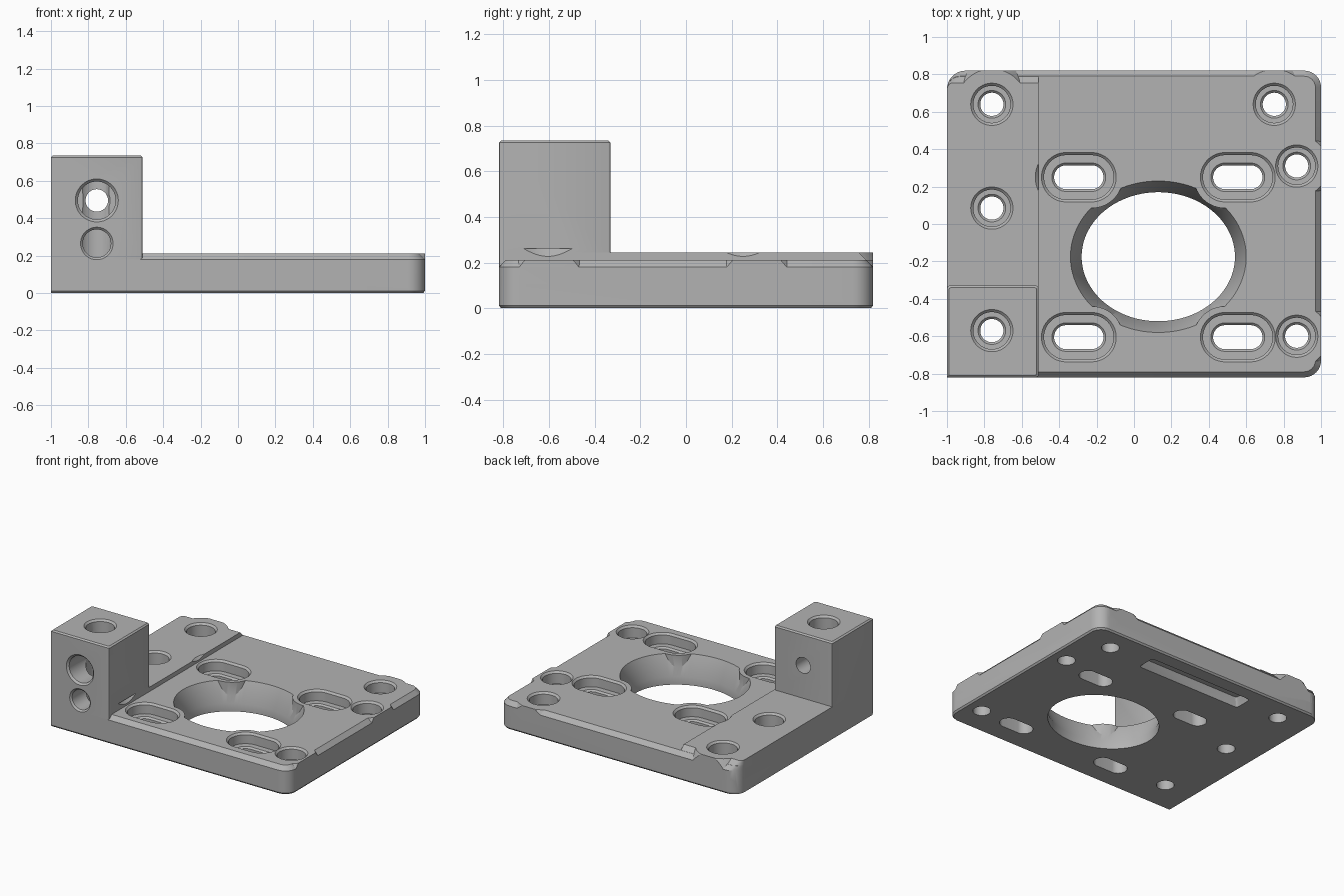
import bpy, bmesh, math
from mathutils import Matrix, Vector

if "Cube" in bpy.data.objects:
    bpy.data.objects.remove(bpy.data.objects["Cube"], do_unlink=True)

grey = bpy.data.materials.new("machined grey")
grey.use_nodes = True
grey.diffuse_color = (0.45, 0.45, 0.45, 1)
grey.node_tree.nodes["Principled BSDF"].inputs["Base Color"].default_value = grey.diffuse_color


def rounded(x0, x1, y0, y1, radii, steps=8):
    """Rectangle outline; radii run front left, front right, back right, back left."""
    pts = []
    corners = ((x0, y0, 1, 1), (x1, y0, -1, 1), (x1, y1, -1, -1), (x0, y1, 1, -1))
    for i, ((x, y, sx, sy), r) in enumerate(zip(corners, radii)):
        for k in range(steps + 1):
            a = math.pi + (i + k / steps) * math.pi / 2
            pts.append((x + sx * r + r * math.cos(a), y + sy * r + r * math.sin(a)))
    return pts


def oval(r, half=0.0, ry=None, n=64):
    """Circle, ellipse or straight-sided slot outline."""
    angles = [(k + 0.5) * math.tau / n for k in range(n)]
    return [(r * math.cos(a) + math.copysign(half, math.cos(a)), (ry or r) * math.sin(a))
            for a in angles]


def loft(name, sections, matrix=Matrix()):
    """Closed solid through (height, outline) sections."""
    bm = bmesh.new()
    rings = [[bm.verts.new(matrix @ Vector((x, y, z))) for x, y in pts] for z, pts in sections]
    for low, high in zip(rings, rings[1:]):
        for i in range(len(low)):
            j = (i + 1) % len(low)
            bm.faces.new((low[i], low[j], high[j], high[i]))
    bm.faces.new(rings[0][::-1])
    bm.faces.new(rings[-1])
    bmesh.ops.remove_doubles(bm, verts=bm.verts, dist=1e-5)
    bmesh.ops.recalc_face_normals(bm, faces=bm.faces)
    mesh = bpy.data.meshes.new(name)
    bm.to_mesh(mesh)
    bm.free()
    mesh.materials.append(grey)
    ob = bpy.data.objects.new(name, mesh)
    bpy.context.collection.objects.link(ob)
    return ob


def combine(target, tool, operation):
    """Apply a boolean and discard the tool."""
    mod = target.modifiers.new("boolean", "BOOLEAN")
    mod.operation, mod.object, mod.solver = operation, tool, "EXACT"
    bpy.context.view_layer.objects.active = target
    bpy.ops.object.modifier_apply(modifier=mod.name)
    bpy.data.objects.remove(tool, do_unlink=True)


def at(x, y, z=0):
    return Matrix.Translation((x, y, z))


def plate_outline(d=0.0):
    return rounded(-1, 1 - d, -0.82 + d, 0.82 - d, (0, 0.09 - d, 0.09 - d, 0.1 - d))


def strip_outline(d=0.0):
    return rounded(-1, -0.51, -0.8, 0.82 - d, (0, 0, 0, 0.1 - d))


TOP, RAISED, BLOCK = 0.212, 0.245, 0.735

# Base plate with sloped upper edge
plate = loft("mounting_plate", [(0, plate_outline(0.01)), (0.012, plate_outline()),
                                (0.18, plate_outline()), (TOP, plate_outline(0.03))])

# Raised side strip
combine(plate, loft("strip", [(0.02, strip_outline()), (0.18, strip_outline()),
                              (RAISED, strip_outline(0.065))]), "UNION")

# Full-height lands around the screws next to the edges
for x, y, r, top, outline in ((0.75, 0.64, 0.17, TOP, plate_outline),
                              (0.87, 0.31, 0.15, TOP, plate_outline),
                              (0.87, -0.6, 0.15, TOP, plate_outline),
                              (-0.76, 0.64, 0.18, RAISED, strip_outline)):
    land = loft("land", [(0.1, oval(r + 0.08)), (top + 0.1, oval(r - 0.04))], at(x, y))
    combine(land, loft("limit", [(0.1, outline()), (top, outline())]), "INTERSECT")
    combine(plate, land, "UNION")


# Upright block at the front corner
def block_outline(d):
    return rounded(-1 + d, -0.51 - d, -0.82 + d, -0.33 - d, (0, 0.012, 0.012, 0.012), 2)


combine(plate, loft("block", [(0.012, block_outline(0)), (BLOCK - 0.01, block_outline(0)),
                              (BLOCK, block_outline(0.01))]), "UNION")


# Central opening, its flare interrupted by the slot surrounds
slots = [(x, y) for x in (-0.295, 0.555) for y in (0.25, -0.605)]
centre = at(0.13, -0.175)
flare = loft("flare", [(0.06, oval(0.41, 0, 0.345, 96)), (TOP, oval(0.47, 0, 0.405, 96)),
                       (0.3, oval(0.47, 0, 0.405, 96))], centre)
for x, y in slots:
    combine(flare, loft("surround", [(0, oval(0.165, 0.07)), (0.4, oval(0.165, 0.07))],
                        at(x, y)), "DIFFERENCE")
combine(plate, flare, "DIFFERENCE")
combine(plate, loft("opening", [(-0.1, oval(0.41, 0, 0.345, 96)),
                                (0.4, oval(0.41, 0, 0.345, 96))], centre), "DIFFERENCE")


# Stepped screw holes and slots, with small lead-ins
def stepped(matrix, top, floor, r, inner, half=0.0, bottom=-0.05):
    combine(plate, loft("hole", [
        (bottom, oval(inner, half)), (floor - 0.012, oval(inner, half)),
        (floor, oval(inner + 0.012, half)), (floor + 0.0005, oval(r - 0.014, half)),
        (top - 0.014, oval(r - 0.014, half)), (top, oval(r, half)),
        (top + 0.05, oval(r + 0.05, half))], matrix), "DIFFERENCE")


for x, y in slots:
    stepped(at(x, y), TOP, 0.13, 0.132, 0.064, 0.068)
for x, y, top, floor in ((0.75, 0.64, TOP, 0.12), (0.87, 0.31, TOP, 0.12),
                         (0.87, -0.6, TOP, 0.12), (-0.76, 0.64, RAISED, 0.12),
                         (-0.76, 0.085, RAISED, 0.12), (-0.76, -0.57, BLOCK, 0.12)):
    stepped(at(x, y), top, floor, 0.113, 0.062)

# Cross holes in the block: upper one runs through, lower one is blind
facing = Matrix.Rotation(math.pi / 2, 4, "X")
stepped(at(-0.755, 0, 0.495) @ facing, 0.82, 0.5, 0.115, 0.06, bottom=0.25)
combine(plate, loft("blind_hole", [
    (0.58, oval(0.075)), (0.808, oval(0.075)), (0.82, oval(0.087)), (0.87, oval(0.137))],
    at(-0.755, 0, 0.265) @ facing), "DIFFERENCE")


# Shallow pocket in the underside
def pocket_outline(d):
    return rounded(-0.45 + d, 0.43 - d, 0.57 + d, 0.71 - d, (0.02,) * 4, 3)


combine(plate, loft("pocket", [(-0.05, pocket_outline(0)), (0, pocket_outline(0)),
                               (0.06, pocket_outline(0.025))]), "DIFFERENCE")

# Smooth the curved walls and keep machined edges crisp
bpy.ops.object.select_all(action="DESELECT")
plate.select_set(True)
bpy.context.view_layer.objects.active = plate
bpy.ops.object.shade_smooth_by_angle(angle=math.radians(25))
